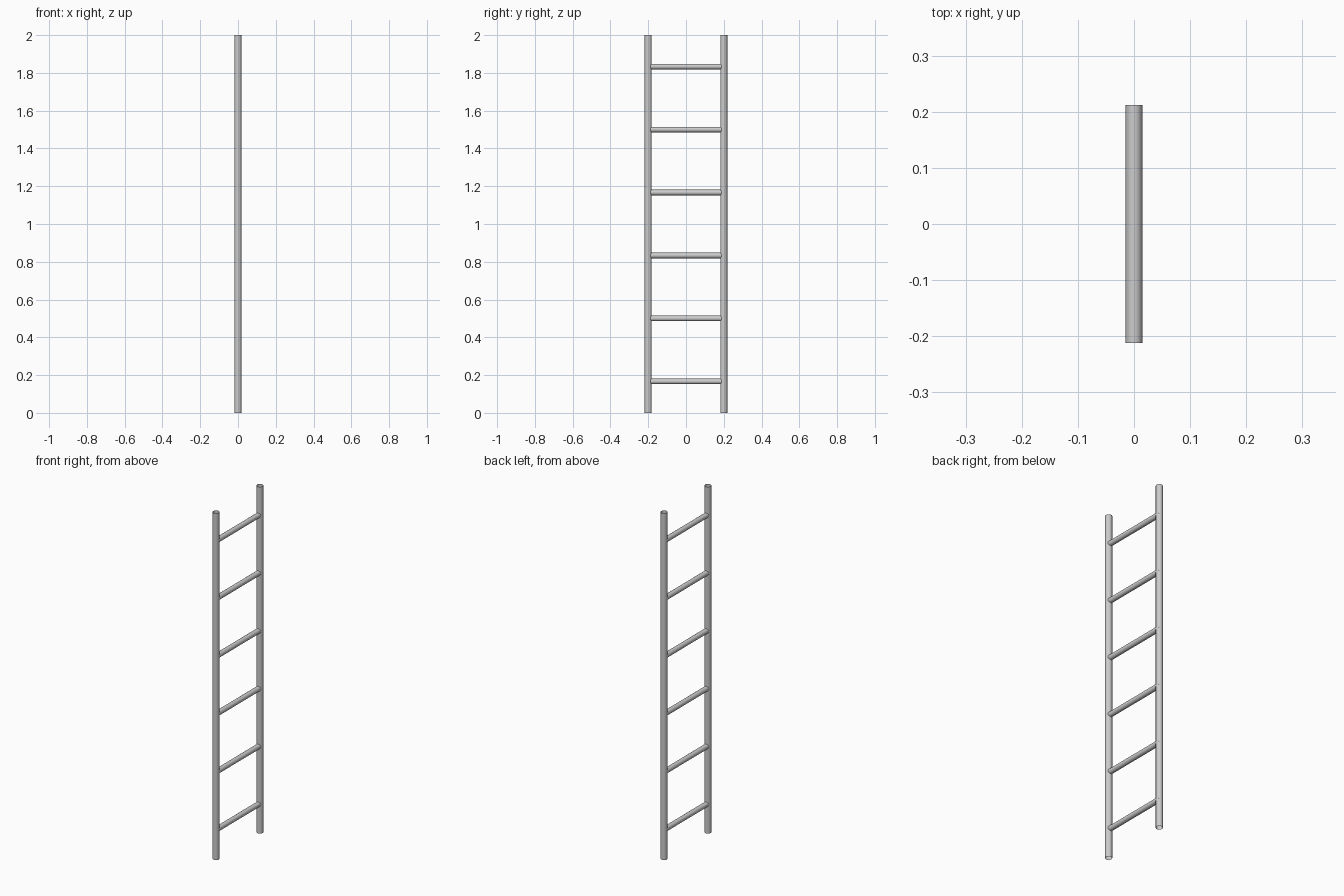
import bpy
from math import radians

if "Cube" in bpy.data.objects:
    bpy.data.objects.remove(bpy.data.objects["Cube"])


def tube(name, radius, length, location, rotation=(0, 0, 0), ends='NOTHING'):
    bpy.ops.mesh.primitive_cylinder_add(vertices=16, radius=radius, depth=length,
                                        end_fill_type=ends, location=location,
                                        rotation=rotation)
    ob = bpy.context.object
    ob.name = name
    bpy.ops.object.shade_smooth_by_angle(angle=radians(40))
    return ob


# Two open pipe rails
for side, y in (("left", -0.2), ("right", 0.2)):
    tube(f"{side}_rail", 0.0185, 2.0, (0, y, 1.0))

# Six evenly spaced rungs running into the rails
COUNT = 6
for i in range(COUNT):
    z = 2.0 * (i + 0.5) / COUNT
    tube(f"rung_{i + 1}", 0.0148, 0.424, (0, 0, z), (radians(90), 0, 0))
